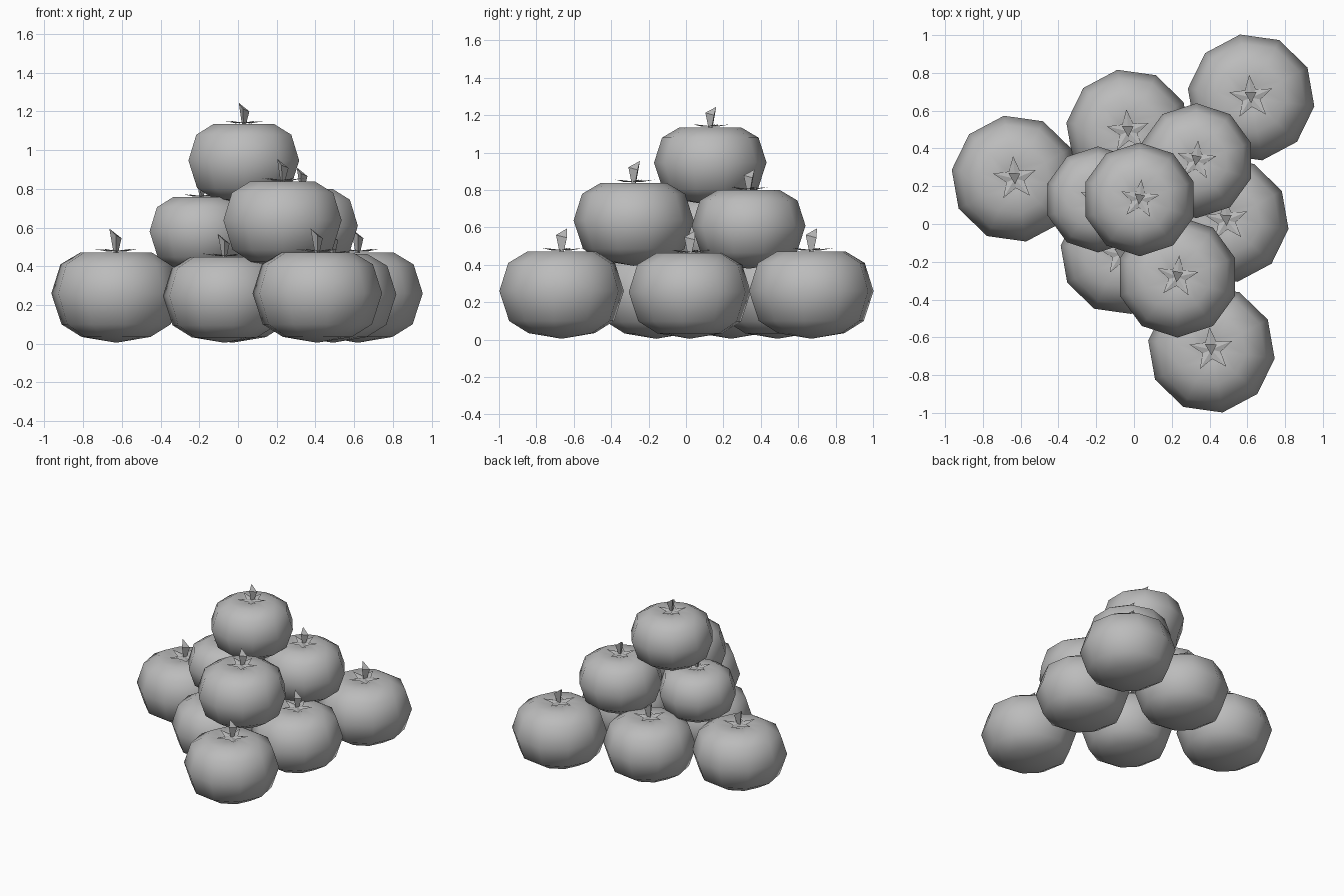
import bpy
import bmesh
from math import sin, cos, radians, pi

cube = bpy.data.objects.get("Cube")
if cube:
    bpy.data.objects.remove(cube, do_unlink=True)

grey = bpy.data.materials.new("plain grey")
grey.use_nodes = True
GREY = (0.5, 0.5, 0.5, 1)
grey.diffuse_color = GREY
grey.node_tree.nodes["Principled BSDF"].inputs["Base Color"].default_value = GREY


def finish(bm, name, smooth):
    bmesh.ops.recalc_face_normals(bm, faces=bm.faces)
    for f in bm.faces:
        f.smooth = smooth
    mesh = bpy.data.meshes.new(name)
    bm.to_mesh(mesh)
    bm.free()
    mesh.materials.append(grey)
    return mesh


def fruit_mesh(sides=10):
    """Squat ten-sided fruit, lathed from a profile, dimpled on top."""
    profile = [(0.18, 0.035), (0.285, 0.1), (0.338, 0.26),
               (0.29, 0.41), (0.185, 0.472), (0.07, 0.472)]
    bm = bmesh.new()
    rings = [[bm.verts.new((r * cos(2 * pi * i / sides), r * sin(2 * pi * i / sides), z))
              for i in range(sides)] for r, z in profile]
    for low, high in zip(rings, rings[1:]):
        for i in range(sides):
            j = (i + 1) % sides
            bm.faces.new((low[i], low[j], high[j], high[i]))
    for ring, z in ((rings[0], 0.005), (rings[-1], 0.45)):
        pole = bm.verts.new((0, 0, z))
        for i in range(sides):
            bm.faces.new((ring[i], ring[(i + 1) % sides], pole))
    return finish(bm, "fruit", True)


def calyx_mesh(points=5):
    """Five-pointed star of leaves with raised tips."""
    bm = bmesh.new()
    centre = bm.verts.new((0, 0, 0.48))
    rim = []
    for i in range(points * 2):
        r, z = ((0.12, 0.49), (0.05, 0.476))[i % 2]
        a = pi * i / points
        rim.append(bm.verts.new((r * cos(a), r * sin(a), z)))
    for i in range(points * 2):
        bm.faces.new((centre, rim[i], rim[(i + 1) % (points * 2)]))
    return finish(bm, "calyx", False)


def stem_mesh():
    """Three-sided stem flaring to a slanted cut end."""
    bm = bmesh.new()
    end = [(-0.035, 0.03, 0.595), (0.028, 0.028, 0.545), (0, -0.03, 0.56)]
    top = [bm.verts.new(p) for p in end]
    base = [bm.verts.new((x * 0.35, y * 0.35, 0.465)) for x, y, z in end]
    for i in range(3):
        j = (i + 1) % 3
        bm.faces.new((base[i], base[j], top[j], top[i]))
    bm.faces.new(top)
    bm.faces.new(base)
    return finish(bm, "stem", False)


# Each part: mesh and its own turn about the upright axis
parts = {"fruit": (fruit_mesh(), 28), "calyx": (calyx_mesh(), 95), "stem": (stem_mesh(), 0)}

# Layers of the pile: turn, then x, y, base height and size of each fruit
layers = {
    "bottom": (0, [(0.62, 0.67, 0, 1), (-0.03, 0.49, 0, 0.98), (-0.63, 0.24, 0, 1),
                   (0.49, 0.02, 0, 0.98), (-0.07, -0.16, 0, 0.95), (0.41, -0.665, 0, 1)]),
    "middle": (-10, [(0.23, -0.28, 0.39, 0.95), (0.33, 0.335, 0.375, 0.9),
                     (-0.19, 0.13, 0.365, 0.83)]),
    "top": (-10, [(0.03, 0.13, 0.715, 0.89)]),
}

for layer, (turn, spots) in layers.items():
    for n, (x, y, z, size) in enumerate(spots, 1):
        for part, (mesh, own_turn) in parts.items():
            ob = bpy.data.objects.new(f"{layer}_{part}_{n}", mesh)
            ob.location = (x, y, z)
            ob.rotation_euler.z = radians(turn + own_turn)
            ob.scale = (size, size, size)
            bpy.context.collection.objects.link(ob)
